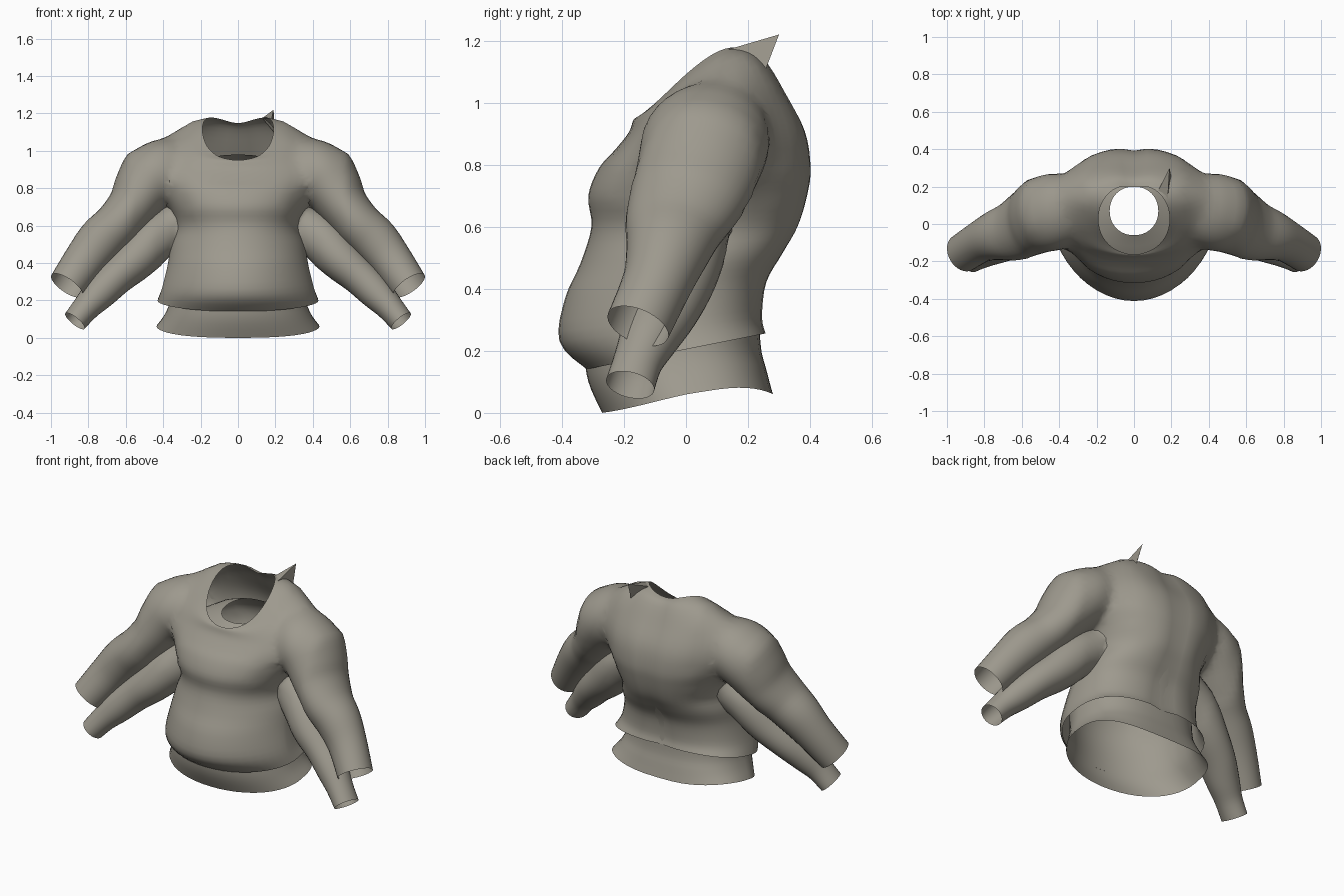
import bpy, bmesh
from math import sin, cos, tau, exp
from mathutils import Vector

cube = bpy.data.objects.get("Cube")
if cube:
    bpy.data.objects.remove(cube)

cloth = bpy.data.materials.new("taupe cloth")
cloth.use_nodes = True
COLOUR = (0.34, 0.32, 0.27, 1)
cloth.diffuse_color = COLOUR
cloth.node_tree.nodes["Principled BSDF"].inputs["Base Color"].default_value = COLOUR

SIDES = 48


def refine(rows, steps=4):
    """Spline through the rows so the loft is smooth."""
    out = []
    for i in range(len(rows) - 1):
        a, b, c, d = (rows[max(0, min(len(rows) - 1, i + k))] for k in (-1, 0, 1, 2))
        for s in range(steps):
            t = s / steps
            out.append([q + t / 2 * (r - p + t * (2 * p - 5 * q + 4 * r - w + t * (3 * (q - r) + w - p)))
                        for p, q, r, w in zip(a, b, c, d)])
    return out + [list(rows[-1])]


def power(v, e):
    return abs(v) ** e * (1 if v >= 0 else -1)


def make_object(name, bm):
    mesh = bpy.data.meshes.new(name)
    bm.to_mesh(mesh)
    bm.free()
    mesh.materials.append(cloth)
    ob = bpy.data.objects.new(name, mesh)
    bpy.context.collection.objects.link(ob)
    return ob


def loft(name, rings):
    """Closed tube; the ends are single many-sided caps."""
    bm = bmesh.new()
    loops = [[bm.verts.new(p) for p in ring] for ring in rings]
    for a, b in zip(loops, loops[1:]):
        for i in range(len(a)):
            j = (i + 1) % len(a)
            bm.faces.new((a[i], a[j], b[j], b[i]))
    bm.faces.new(loops[0])
    bm.faces.new(loops[-1])
    bmesh.ops.recalc_face_normals(bm, faces=bm.faces)
    return make_object(name, bm)


def torso_rings(rows, groove):
    # row: height, slope, half width, front y, back y, side lift, front and back roundness
    rings = []
    for z, slope, w, front, back, lift, round_front, round_back in refine(rows):
        ring = []
        for k in range(SIDES):
            c, s = cos(tau * k / SIDES), sin(tau * k / SIDES)
            e = round_back if s > 0 else round_front
            x = w * power(c, min(e, 1))
            y = (front + back) / 2 + (back - front) / 2 * power(s, e)
            if s > 0:
                y -= groove * exp(-(x / 0.06) ** 2)
            ring.append((x, y, z + slope * y + lift * c * c * (1 + 0.9 * s)))
        rings.append(ring)
    return rings


def sleeve_rings(rows, side):
    # row: centre x, y, z, radius across, radius in depth
    rows = refine(rows)
    centres = [Vector(r[:3]) for r in rows]
    rings = []
    for i, r in enumerate(rows):
        d = centres[min(i + 1, len(rows) - 1)] - centres[max(i - 1, 0)]
        d.normalize()
        across = Vector((0, 1, 0)).cross(d).normalized()
        depth = d.cross(across)
        ring = []
        for k in range(32):
            p = centres[i] + across * r[3] * cos(tau * k / 32) + depth * r[4] * sin(tau * k / 32)
            ring.append((p.x * side, p.y, p.z))
        rings.append(ring)
    return rings


def shirt(name, torso, sleeve, groove, joint):
    body = loft(name, torso_rings(torso, groove))
    sleeves = [loft(name + "_sleeve", sleeve_rings(sleeve, s)) for s in (1, -1)]
    for sl in sleeves:
        mod = body.modifiers.new("join", 'BOOLEAN')
        mod.operation, mod.solver, mod.object = 'UNION', 'EXACT', sl
    graph = bpy.context.evaluated_depsgraph_get()
    bm = bmesh.new()
    bm.from_mesh(body.evaluated_get(graph).to_mesh())
    body.modifiers.clear()
    for sl in sleeves:
        bpy.data.objects.remove(sl)
    # open the neck, hem and cuffs
    caps = [f for f in bm.faces if len(f.verts) > 24]
    bmesh.ops.delete(bm, geom=caps, context='FACES')
    bmesh.ops.remove_doubles(bm, verts=bm.verts, dist=0.004)
    # soften the seam where sleeve meets body
    x0, x1, z0 = joint
    seam = [v for v in bm.verts if x0 < abs(v.co.x) < x1 and v.co.z > z0 and not v.is_boundary]
    for _ in range(8):
        bmesh.ops.smooth_vert(bm, verts=seam, factor=0.5, use_axis_x=True, use_axis_y=True, use_axis_z=True)
    bm.to_mesh(body.data)
    bm.free()
    bpy.ops.object.select_all(action='DESELECT')
    body.select_set(True)
    bpy.context.view_layer.objects.active = body
    bpy.ops.object.shade_smooth_by_angle(angle=1.0)


# Loose outer shirt
shirt("outer_shirt", [
    (0.205, 0.20, 0.43, -0.32, 0.26, 0, 1.05, 0.75),
    (0.28, 0.12, 0.405, -0.408, 0.25, 0, 1.3, 0.78),
    (0.40, 0.08, 0.375, -0.39, 0.265, 0, 1.25, 0.8),
    (0.50, 0.05, 0.36, -0.34, 0.32, 0, 1.1, 0.85),
    (0.60, 0, 0.335, -0.305, 0.37, 0, 0.95, 0.9),
    (0.70, 0, 0.38, -0.315, 0.40, 0, 0.95, 0.92),
    (0.79, 0, 0.42, -0.28, 0.41, 0, 0.92, 0.92),
    (0.87, 0.10, 0.45, -0.23, 0.39, 0.02, 0.88, 0.92),
    (0.95, 0.25, 0.42, -0.185, 0.325, 0.06, 0.88, 0.92),
    (1.02, 0.45, 0.31, -0.17, 0.26, 0.05, 0.92, 0.92),
    (1.04, 0.55, 0.19, -0.16, 0.215, 0.06, 0.95, 0.95),
], [
    (0.26, 0.08, 0.92, 0.10, 0.12),
    (0.35, 0.075, 0.91, 0.165, 0.19),
    (0.44, 0.065, 0.875, 0.183, 0.215),
    (0.505, 0.04, 0.795, 0.163, 0.205),
    (0.565, 0.005, 0.70, 0.137, 0.188),
    (0.645, -0.035, 0.607, 0.125, 0.163),
    (0.735, -0.06, 0.52, 0.125, 0.135),
    (0.82, -0.095, 0.415, 0.112, 0.112),
    (0.915, -0.155, 0.28, 0.10, 0.105),
], 0.018, (0.27, 0.56, 0.56))

# Close inner shirt showing below the hem and cuffs
shirt("inner_shirt", [
    (0.03, 0.11, 0.435, -0.27, 0.28, 0.03, 1, 0.75),
    (0.12, 0.06, 0.39, -0.315, 0.26, 0.01, 1.05, 0.75),
    (0.22, 0.03, 0.36, -0.33, 0.24, 0, 1.1, 0.78),
    (0.40, 0, 0.35, -0.345, 0.245, 0, 1.15, 0.8),
    (0.60, 0, 0.315, -0.285, 0.345, 0, 0.95, 0.9),
    (0.78, 0, 0.38, -0.26, 0.385, 0, 0.92, 0.92),
    (0.88, 0.05, 0.33, -0.185, 0.33, 0, 0.92, 0.92),
    (0.95, 0.15, 0.13, -0.06, 0.20, 0, 0.95, 0.95),
], [
    (0.20, 0.05, 0.70, 0.08, 0.09),
    (0.34, 0.04, 0.61, 0.11, 0.11),
    (0.45, 0, 0.52, 0.125, 0.128),
    (0.55, -0.04, 0.42, 0.115, 0.13),
    (0.65, -0.075, 0.33, 0.10, 0.115),
    (0.74, -0.12, 0.24, 0.09, 0.095),
    (0.81, -0.155, 0.165, 0.074, 0.08),
    (0.872, -0.18, 0.09, 0.066, 0.08),
], 0, (0.24, 0.44, 0.4))

# Pointed fold standing off the collar
bm = bmesh.new()
tip = bm.verts.new((0.19, 0.30, 1.22))
base = [bm.verts.new(p) for p in ((0.13, 0.18, 1.175), (0.18, 0.13, 1.17), (0.20, 0.25, 1.09))]
for i in range(3):
    bm.faces.new((base[i], base[(i + 1) % 3], tip))
bmesh.ops.recalc_face_normals(bm, faces=bm.faces)
make_object("collar_point", bm)
